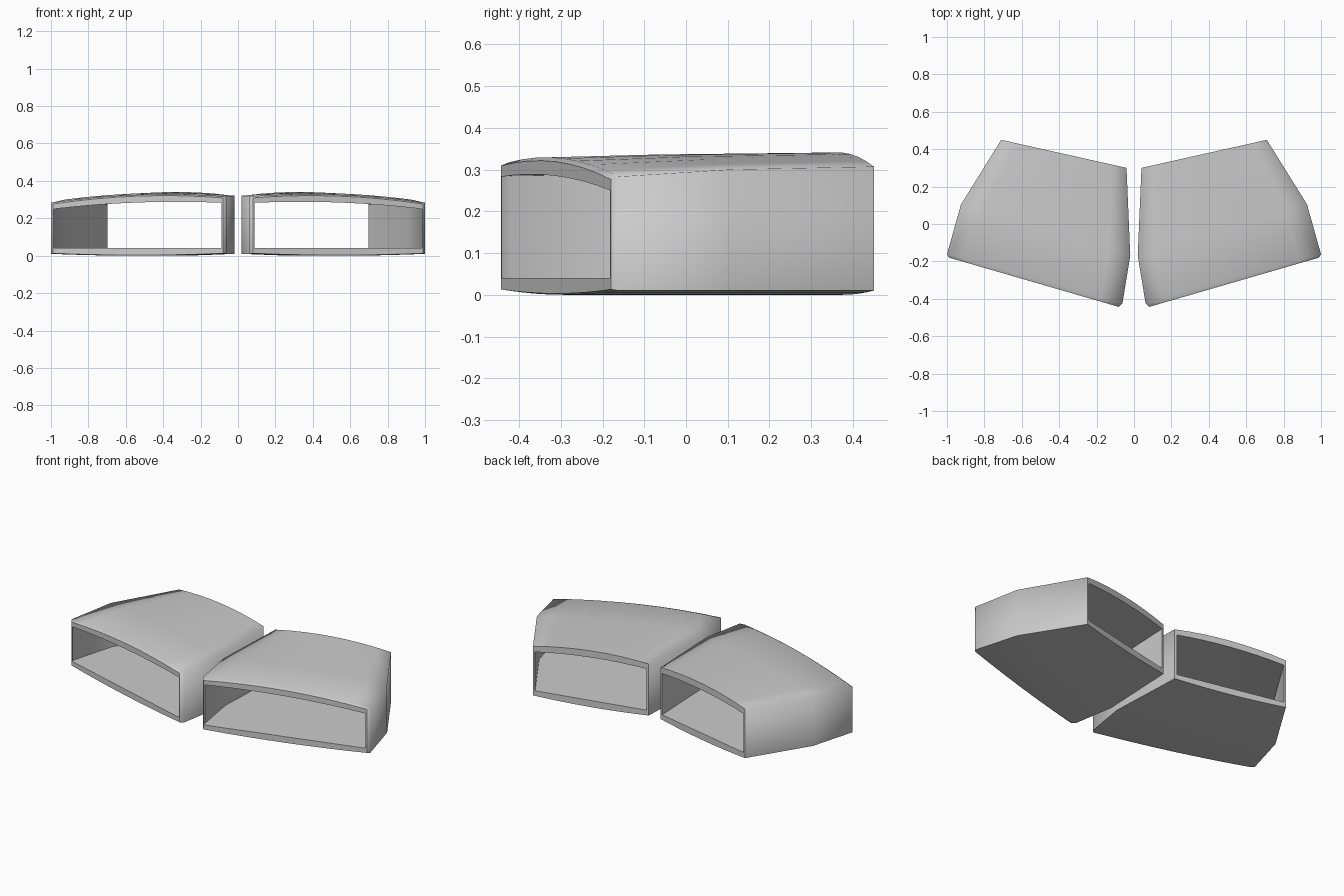
import bpy, bmesh
from mathutils import Vector

cube = bpy.data.objects.get("Cube")
if cube:
    bpy.data.objects.remove(cube, do_unlink=True)

grey = bpy.data.materials.new("plain grey")
grey.use_nodes = True
grey.diffuse_color = (0.6, 0.6, 0.6, 1)
grey.node_tree.nodes["Principled BSDF"].inputs["Base Color"].default_value = (0.6, 0.6, 0.6, 1)

SEG = 8       # divisions across the roof and floor
CROWN = 0.4   # where the roof is highest, from inner to outer side

# Stations front to back: inner corner, outer corner, roof heights (inner, crown, outer), shrink
STATIONS = [
    ((0.075, -0.445), (0.995, -0.178), (0.315, 0.327, 0.282), 0.006),
    ((0.062, -0.425), (1.000, -0.162), (0.317, 0.329, 0.283), 0.0),
    ((0.020, -0.170), (0.925, 0.105), (0.321, 0.336, 0.300), 0.0),
    ((0.040, 0.300), (0.710, 0.450), (0.322, 0.341, 0.307), 0.0),
]


def roof(h, u):
    """Parabola through the three roof heights."""
    a, b, c = h
    m = CROWN
    return (a * (u - m) * (u - 1) / m + b * u * (u - 1) / (m * (m - 1))
            + c * u * (u - m) / (1 - m))


def ring(bm, station, inside):
    """Closed cross-section: floor from inner to outer side, then roof back."""
    p, q, h, shrink = station
    p, q = Vector(p), Vector(q)
    side = 0.013 if inside else shrink
    inset = (q - p).normalized() * side
    p, q = p + inset, q - inset
    floor, top = [], []
    for i in range(SEG + 1):
        u = i / SEG
        x, y = p.lerp(q, u)
        arch = 4 * u * (1 - u)
        z0 = 0.04 if inside else 0.010 - 0.010 * arch + shrink * 0.5
        z1 = roof(h, u) - (0.032 + 0.008 * arch if inside else shrink)
        floor.append(bm.verts.new((x, y, z0)))
        top.append(bm.verts.new((x, y, z1)))
    return floor + top[::-1]


def skin(bm, a, b):
    n = len(a)
    return [bm.faces.new((a[i], a[(i + 1) % n], b[(i + 1) % n], b[i])) for i in range(n)]


def make_duct(name, sign):
    bm = bmesh.new()
    outer = [ring(bm, s, False) for s in STATIONS]
    inner = [ring(bm, s, True) for s in STATIONS]
    for rings in (outer, inner):
        for a, b in zip(rings, rings[1:]):
            skin(bm, a, b)
    # Rims at both open ends
    for k in (0, -1):
        skin(bm, outer[k], inner[k])
    for v in bm.verts:
        v.co.x *= sign
    bmesh.ops.recalc_face_normals(bm, faces=bm.faces[:])
    for f in bm.faces:
        f.smooth = True

    # Crisp rims, floor edges and inside corners; the outer shell rolls smoothly
    def sharpen(a, b):
        e = bm.edges.get((a, b))
        if e:
            e.smooth = False
    for rings in (outer, inner):
        for k in (0, -1):
            r = rings[k]
            for i in range(len(r)):
                sharpen(r[i], r[(i + 1) % len(r)])
        corners = [0, SEG] if rings is outer else [0, SEG, SEG + 1, 2 * SEG + 1]
        for a, b in zip(rings, rings[1:]):
            for c in corners:
                sharpen(a[c], b[c])
    mesh = bpy.data.meshes.new(name)
    bm.to_mesh(mesh)
    bm.free()
    mesh.materials.append(grey)
    obj = bpy.data.objects.new(name, mesh)
    bpy.context.collection.objects.link(obj)


make_duct("left_duct", 1)
make_duct("right_duct", -1)
